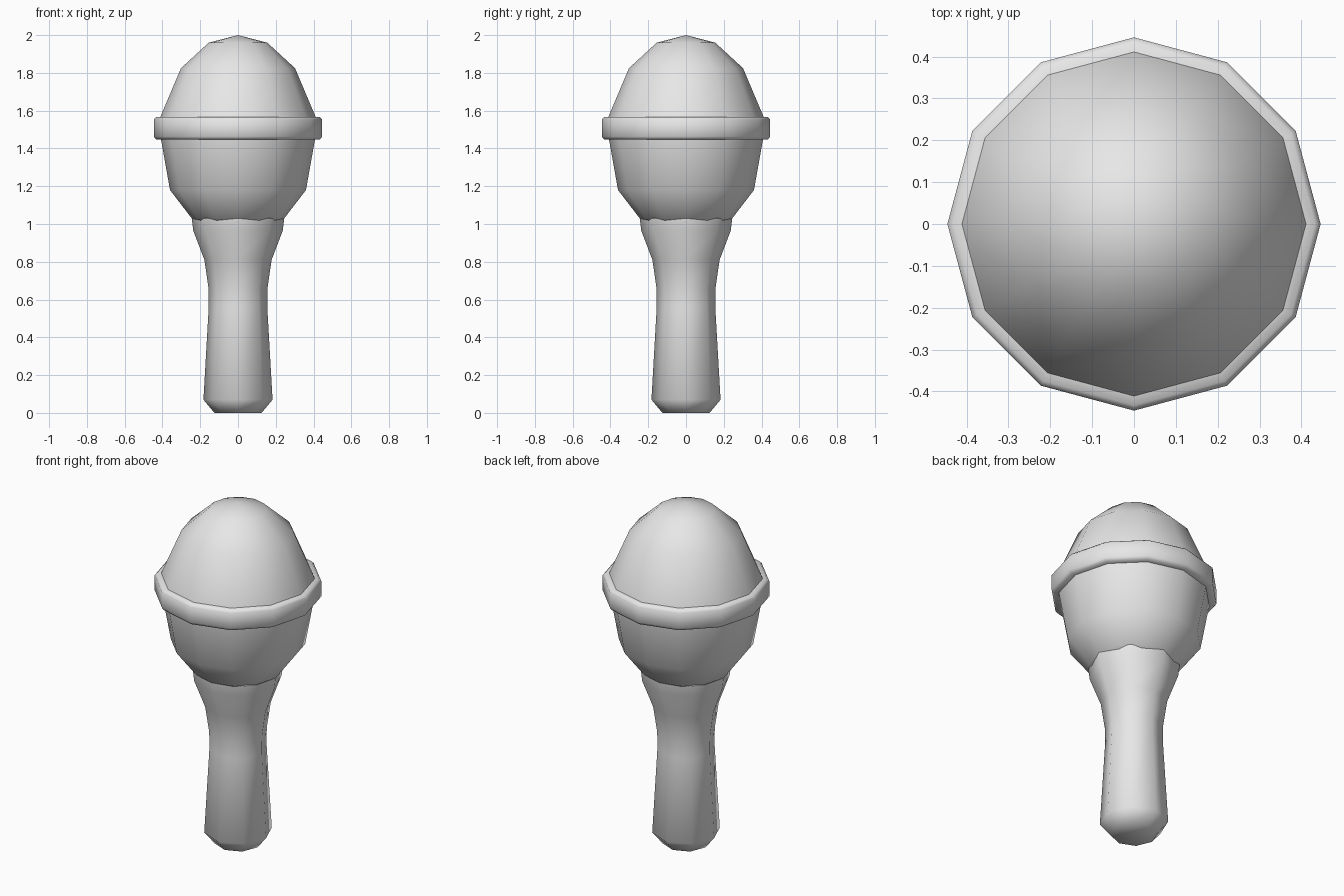
import bpy, bmesh, math

if "Cube" in bpy.data.objects:
    bpy.data.objects.remove(bpy.data.objects["Cube"])

grey = bpy.data.materials.new("light grey")
grey.diffuse_color = (0.8, 0.8, 0.8, 1)
grey.use_nodes = True
grey.node_tree.nodes["Principled BSDF"].inputs["Base Color"].default_value = grey.diffuse_color


def lathe(name, profile, sides, closed=False, smooth=60):
    """Spin (radius, z) points around z; radius 0 makes a pole, ends are capped."""
    bm = bmesh.new()
    rings = []
    for r, z in profile:
        n = 1 if r == 0 else sides
        rings.append([bm.verts.new((r * math.cos(2 * math.pi * i / sides),
                                    r * math.sin(2 * math.pi * i / sides), z))
                      for i in range(n)])
    pairs = list(zip(rings, rings[1:]))
    if closed:
        pairs.append((rings[-1], rings[0]))
    for a, b in pairs:
        for i in range(sides):
            j = (i + 1) % sides
            if len(b) == 1:
                bm.faces.new((a[i], a[j], b[0]))
            else:
                bm.faces.new((a[i], a[j], b[j], b[i]))
    if not closed:
        for ring in (rings[0], rings[-1]):
            if len(ring) > 1:
                bm.faces.new(ring)
    bmesh.ops.recalc_face_normals(bm, faces=bm.faces)
    me = bpy.data.meshes.new(name)
    bm.to_mesh(me)
    bm.free()
    me.materials.append(grey)
    ob = bpy.data.objects.new(name, me)
    bpy.context.collection.objects.link(ob)
    bpy.ops.object.select_all(action='DESELECT')
    ob.select_set(True)
    bpy.context.view_layer.objects.active = ob
    bpy.ops.object.shade_smooth_by_angle(angle=math.radians(smooth))
    return ob


# eight-sided flared handle
lathe("handle", [(0.125, 0), (0.183, 0.07), (0.155, 0.56), (0.156, 0.66), (0.178, 0.81),
                 (0.237, 0.965), (0.245, 1.03), (0.20, 1.04)], 8)

# lower half of the head
lathe("head_lower", [(0.18, 0.99), (0.245, 1.03), (0.36, 1.18), (0.408, 1.45),
                     (0.412, 1.50)], 12)

# domed upper half of the head
lathe("head_dome", [(0.425, 1.50), (0.412, 1.565), (0.302, 1.825), (0.155, 1.96), (0, 2.0)], 12)

# band around the middle with softened corners
lathe("head_band", [(0.39, 1.447), (0.433, 1.447), (0.446, 1.463), (0.446, 1.553),
                    (0.433, 1.567), (0.39, 1.567)], 12, closed=True)
